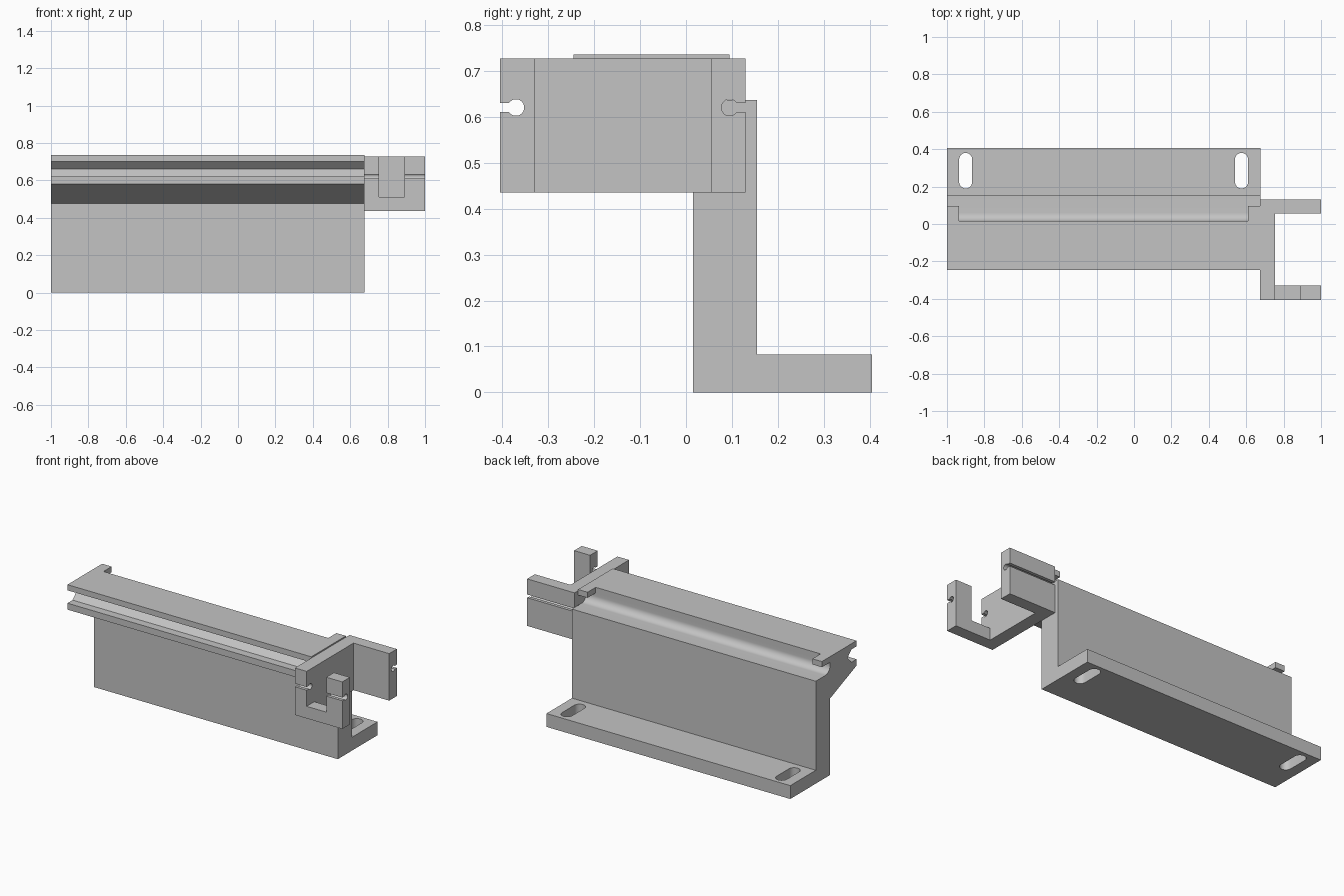
import bpy, bmesh
from math import cos, sin, pi, radians

old = bpy.data.objects.get("Cube")
if old:
    bpy.data.objects.remove(old, do_unlink=True)

grey = bpy.data.materials.new("plain_grey")
grey.use_nodes = True
COLOR = (0.55, 0.55, 0.55, 1)
grey.diffuse_color = COLOR
grey.node_tree.nodes["Principled BSDF"].inputs["Base Color"].default_value = COLOR


def arc(cx, cy, r, start, end, n=12):
    """Points on an arc, angles in degrees."""
    angles = [radians(start + (end - start) * i / n) for i in range(n + 1)]
    return [(cx + r * cos(a), cy + r * sin(a)) for a in angles]


def prism(name, points, lo, hi, axis="x"):
    """Extrude a closed outline: (y, z) along x, or (x, y) along z."""
    bm = bmesh.new()
    place = (lambda p: (lo, *p)) if axis == "x" else (lambda p: (*p, lo))
    face = bm.faces.new([bm.verts.new(place(p)) for p in points])
    out = bmesh.ops.extrude_face_region(bm, geom=[face])
    moved = [v for v in out["geom"] if isinstance(v, bmesh.types.BMVert)]
    step = (hi - lo, 0, 0) if axis == "x" else (0, 0, hi - lo)
    bmesh.ops.translate(bm, verts=moved, vec=step)
    bmesh.ops.recalc_face_normals(bm, faces=bm.faces)
    mesh = bpy.data.meshes.new(name)
    bm.to_mesh(mesh)
    bm.free()
    mesh.materials.append(grey)
    obj = bpy.data.objects.new(name, mesh)
    bpy.context.collection.objects.link(obj)
    return obj


def box(name, x, y, z):
    outline = [(y[0], z[0]), (y[1], z[0]), (y[1], z[1]), (y[0], z[1])]
    return prism(name, outline, *x)


def select(obj):
    bpy.ops.object.select_all(action="DESELECT")
    obj.select_set(True)
    bpy.context.view_layer.objects.active = obj


def cut(obj, cutter):
    """Subtract a cutter for good, then discard it."""
    cutter.hide_render = True
    mod = obj.modifiers.new("cut", "BOOLEAN")
    mod.operation = "DIFFERENCE"
    mod.solver = "EXACT"
    mod.object = cutter
    select(obj)
    bpy.ops.object.modifier_apply(modifier=mod.name)
    bpy.data.objects.remove(cutter, do_unlink=True)


LEFT, RIGHT = 0.675, -1.0
TOP, LIP = 0.735, 0.70
FRONT, WALL, BACK = -0.245, 0.015, 0.155

# Rail: foot, upright web and overhanging head with a V groove in front
rail_outline = [
    (WALL, 0), (0.405, 0), (0.405, 0.083), (BACK, 0.083), (BACK, 0.636),
    *arc(0.06, 0.681, 0.045, 270, 180),
    (WALL, LIP), (WALL, TOP), (FRONT, TOP), (FRONT, LIP),
    (-0.195, LIP), (-0.155, 0.66), (-0.195, 0.62), (FRONT, 0.62),
    (FRONT, 0.58), (WALL, 0.475),
]
rail = prism("rail", rail_outline, RIGHT, LEFT)

# Rounded mounting slots in the foot
for x in (-0.90, 0.575):
    slot = arc(x, 0.345, 0.035, 0, 180) + arc(x, 0.225, 0.035, 180, 360)
    cut(rail, prism("slot_cutter", slot, -0.1, 0.2, "z"))

# Overhanging tabs at both ends of the head
box("right_end_tab", (RIGHT, -0.935), (WALL, 0.095), (LIP, TOP))
box("left_end_tab", (0.61, LEFT), (WALL, 0.095), (LIP, TOP))

# End bracket: block with keyhole grooves on its front and back faces
Y0, Y1, Z0, Z1, MID = -0.405, 0.13, 0.435, 0.727, 0.62
bracket_outline = [
    (Y0, Z0), (Y1, Z0), (Y1, MID - 0.01),
    *arc(0.095, MID, 0.018, -34, -326, 24),
    (Y1, MID + 0.01), (Y1, Z1), (Y0, Z1), (Y0, MID + 0.01),
    *arc(-0.37, MID, 0.018, 146, -146, 24),
    (Y0, MID - 0.01),
]
bracket = prism("end_bracket", bracket_outline, LEFT, 1.0)

# Open space between the arms, and the notch in the front arm
cut(bracket, box("gap_cutter", (0.755, 1.2), (-0.33, 0.055), (0.3, 0.9)))
cut(bracket, box("notch_cutter", (0.755, 0.89), (-0.6, -0.2), (0.51, 0.9)))

for obj in (rail, bracket):
    select(obj)
    bpy.ops.object.shade_smooth_by_angle(angle=radians(30))
